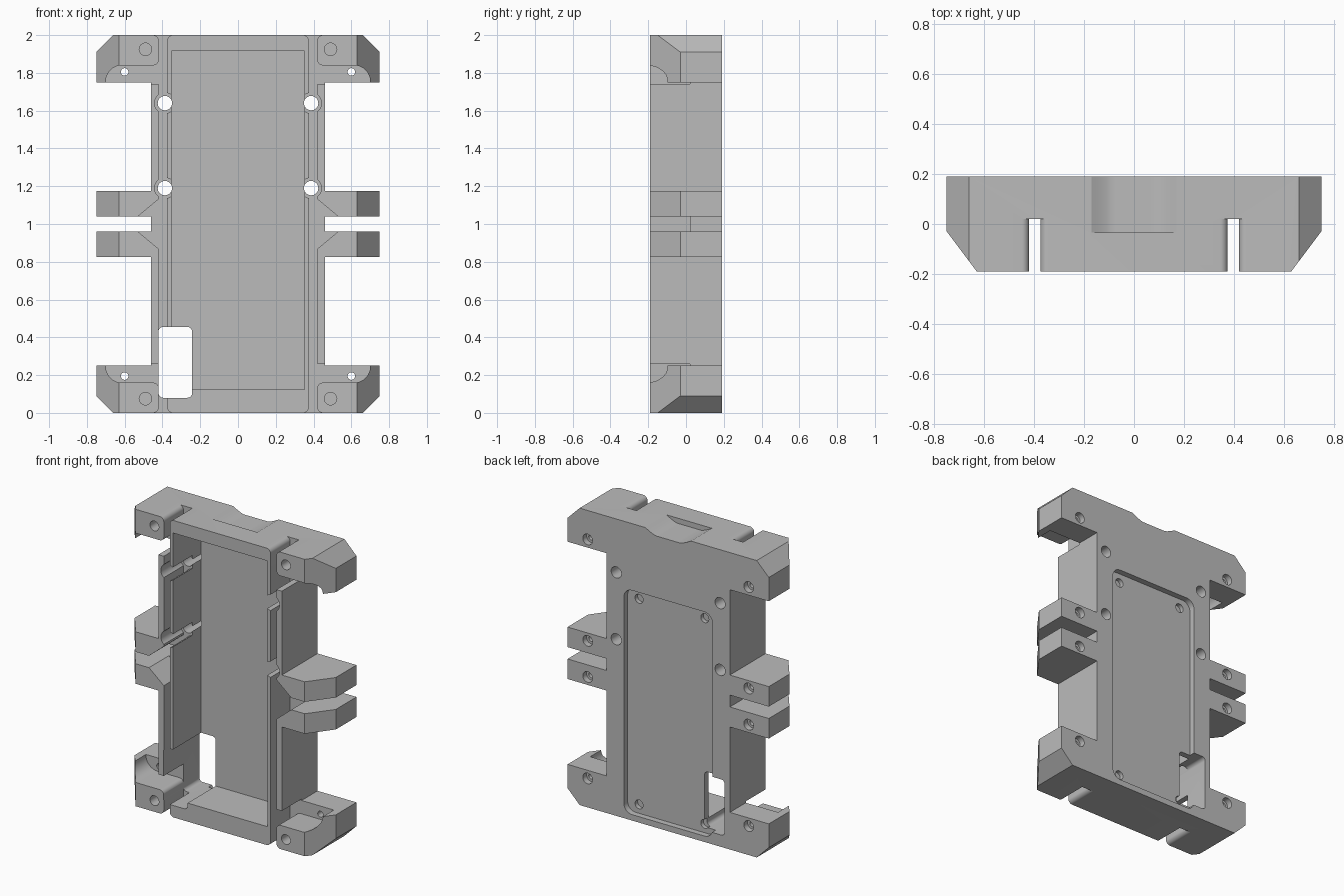
import bpy, bmesh, math

cube = bpy.data.objects.get("Cube")
if cube:
    bpy.data.objects.remove(cube, do_unlink=True)

grey = bpy.data.materials.new("plain grey")
grey.use_nodes = True
COLOUR = (0.5, 0.5, 0.5, 1)
grey.diffuse_color = COLOUR
grey.node_tree.nodes["Principled BSDF"].inputs["Base Color"].default_value = COLOUR

FRONT, BACK, HEIGHT = -0.19, 0.19, 2.0
SLOT_DEPTH = 0.02
OVER = 0.05
SIDES = (1, -1)


def prism(name, pts, lo, hi, axis="y"):
    """Closed solid from an outline: (x, z) along y, or (x, y) along z."""
    bm = bmesh.new()

    def ring(t):
        return [bm.verts.new((a, t, b) if axis == "y" else (a, b, t)) for a, b in pts]

    start, end = ring(lo), ring(hi)
    bm.faces.new(start)
    bm.faces.new(end[::-1])
    for i in range(len(pts)):
        j = (i + 1) % len(pts)
        bm.faces.new((start[j], start[i], end[i], end[j]))
    bmesh.ops.recalc_face_normals(bm, faces=bm.faces[:])
    mesh = bpy.data.meshes.new(name)
    bm.to_mesh(mesh)
    bm.free()
    mesh.materials.append(grey)
    obj = bpy.data.objects.new(name, mesh)
    bpy.context.scene.collection.objects.link(obj)
    return obj


def arc(cx, cz, r, start, end, n=8):
    """Points along an arc, angles in degrees."""
    angles = [math.radians(start + (end - start) * i / n) for i in range(n + 1)]
    return [(cx + r * math.cos(a), cz + r * math.sin(a)) for a in angles]


def circle(cx, cz, r, n=32):
    return arc(cx, cz, r, 0, 360, n)[:-1]


def rounded(x0, x1, z0, z1, r):
    return (arc(x1 - r, z1 - r, r, 0, 90) + arc(x0 + r, z1 - r, r, 90, 180)
            + arc(x0 + r, z0 + r, r, 180, 270) + arc(x1 - r, z0 + r, r, 270, 360))


def flip(pts, sx, sz=1):
    """Mirror an outline across the centre lines."""
    return [(sx * x, 1 + sz * (z - 1)) for x, z in pts]


def cut(pts, lo, hi, axis="y"):
    """Subtract a prism from the body, keeping the body if nothing is left."""
    tool = prism("cutter", pts, lo, hi, axis)
    tool.hide_render = True
    mod = body.modifiers.new("cut", "BOOLEAN")
    mod.operation = "DIFFERENCE"
    mod.solver = "EXACT"
    mod.object = tool
    bpy.context.view_layer.update()
    graph = bpy.context.evaluated_depsgraph_get()
    result = bpy.data.meshes.new_from_object(body.evaluated_get(graph))
    body.modifiers.clear()
    if len(result.polygons):
        body.data = result
    bpy.data.objects.remove(tool, do_unlink=True)


# Outline: tray with corner arms and paired middle arms
quarter = [(0.66, 2), (0.75, 1.91), (0.75, 1.75), (0.46, 1.75),
           (0.46, 1.175), (0.75, 1.175), (0.75, 1.04), (0.46, 1.04)]
right_half = quarter + flip(quarter, 1, -1)[::-1]
body = prism("mounting_tray", right_half + flip(right_half, -1)[::-1], FRONT, BACK)

# Sloped front edges on the arm ends
for s in SIDES:
    edge = [(0.63, FRONT), (0.75, -0.03), (0.85, 0.103), (0.85, -0.3), (0.63, -0.3)]
    cut([(s * x, y) for x, y in edge], -OVER, HEIGHT + OVER, "z")

# Main pocket
cut([(-0.353, 0.125), (0.353, 0.125), (0.353, 1.915), (-0.353, 1.915)],
    FRONT - OVER, 0.11)

# Long slots with rounded mouths
mouth = (arc(0.45, 1.97, 0.03, 180, 90) + [(0.45, 2.05), (0.345, 2.05)]
         + arc(0.345, 1.97, 0.03, 90, 0))
slot = mouth + flip(mouth, 1, -1)[::-1]
for s in SIDES:
    cut(flip(slot, s), FRONT - OVER, SLOT_DEPTH)

# Recesses and screw holes in the corner arms, blind holes behind the middle arms
recess = ([(0.4, 1.74), (0.70, 1.74)] + arc(0.615, 1.755, 0.085, 0, 90)
          + arc(0.45, 1.87, 0.03, 270, 180) + [(0.4, 1.87)])
for sx in SIDES:
    for sz in SIDES:
        cut(flip(recess, sx, sz), FRONT - OVER, SLOT_DEPTH)
        cut(flip(circle(0.49, 1.925, 0.033), sx, sz), FRONT - OVER, -0.02)
        cut(flip(circle(0.6, 1.805, 0.02), sx, sz), FRONT - OVER, BACK + OVER)
        cut(flip(circle(0.6, 1.805, 0.036), sx, sz), 0.15, BACK + OVER)
        cut(flip(circle(0.6, 1.122, 0.036), sx, sz), 0.15, BACK + OVER)
        cut(flip(circle(0.6, 1.122, 0.02), sx, sz), 0.05, 0.16)

# Flared side openings between the middle arms
for s in SIDES:
    flare = [(0.41, 1.14), (0.53, 1.04), (0.53, 0.96), (0.41, 0.86)]
    cut(flip(flare, s), FRONT - OVER, SLOT_DEPTH)

# Large through holes with wide front reliefs
for s in SIDES:
    for z in (1.19, 1.64):
        cut(circle(s * 0.387, z, 0.055), FRONT - OVER, SLOT_DEPTH)
        cut(circle(s * 0.387, z, 0.038), FRONT - OVER, BACK + OVER)

# Shallow back panel recess with blind screw holes
cut(rounded(-0.33, 0.33, 0.04, 1.55, 0.06), 0.15, BACK + OVER)
for x in (0.245, -0.245):
    for z in (0.10, 1.485):
        cut(circle(x, z, 0.03), 0.122, 0.16)

# Cable window
cut(rounded(-0.421, -0.243, 0.08, 0.455, 0.025), FRONT - OVER, BACK + OVER)

# Thumb scoop in the top edge
scoop = [(x / 100, 1.965 + 0.035 * max(0, (abs(x) - 9) / 8) ** 1.3)
         for x in range(-17, 18, 2)]
cut(scoop + [(0.17, 2.05), (-0.17, 2.05)], -0.035, BACK + OVER)

# Crisp edges, smooth round holes
bpy.context.view_layer.update()
bpy.ops.object.select_all(action="DESELECT")
body.select_set(True)
bpy.context.view_layer.objects.active = body
bpy.ops.object.shade_smooth_by_angle(angle=math.radians(25))
